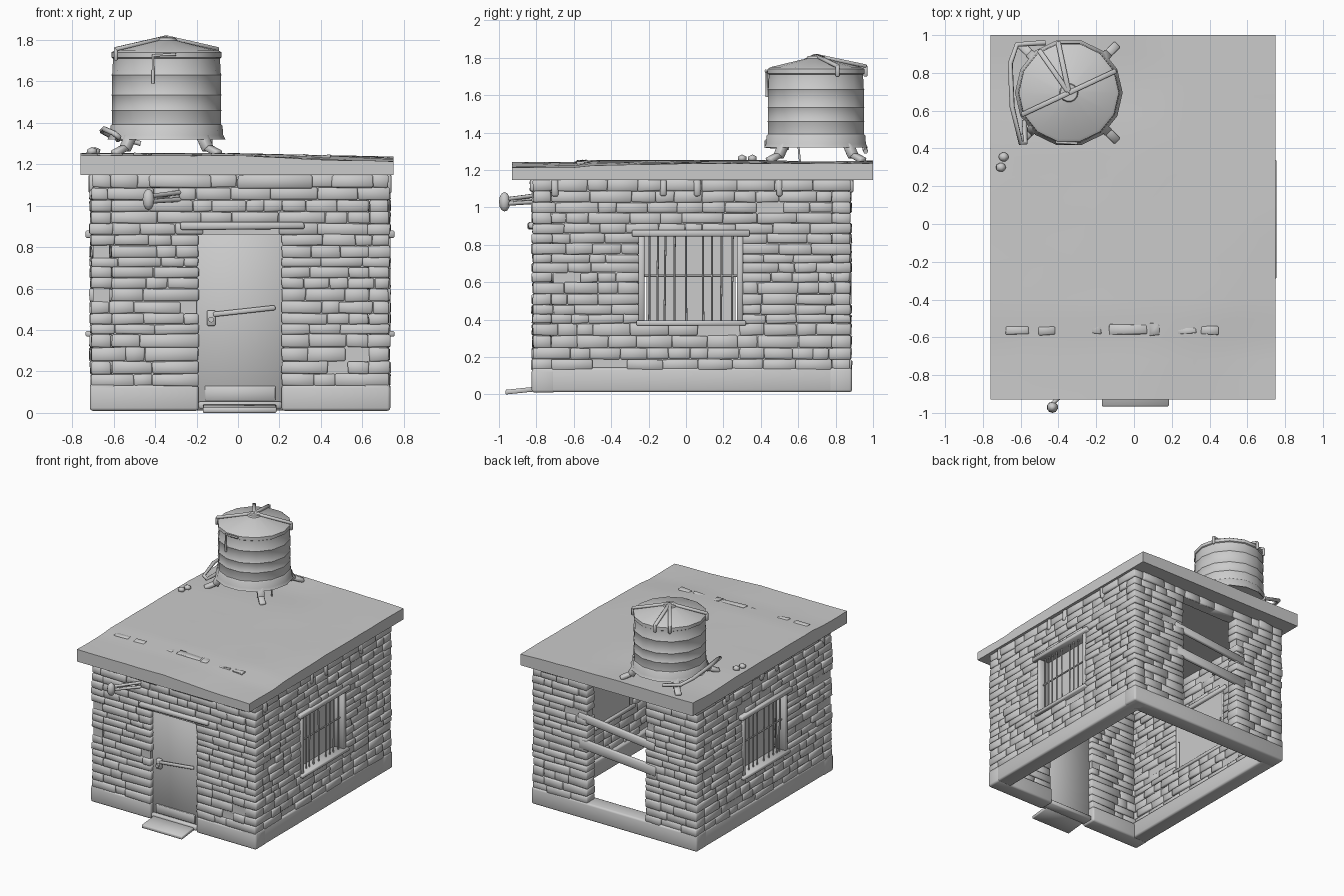
import bpy, bmesh, math, random
from mathutils import Vector, Matrix

if "Cube" in bpy.data.objects:
    bpy.data.objects.remove(bpy.data.objects["Cube"])

random.seed(4)
R = random.uniform
CX = 0.01                       # wall centre in x
X0, X1, Y0, Y1 = -0.71, 0.73, -0.82, 0.88
T = 0.10                        # wall thickness


def finish(bm, name, bevel=0.0, angle=50, seg=1):
    if bevel:
        bmesh.ops.bevel(bm, geom=bm.edges[:], offset=bevel, segments=seg, profile=0.5, affect='EDGES')
    bmesh.ops.recalc_face_normals(bm, faces=bm.faces)
    me = bpy.data.meshes.new(name)
    bm.to_mesh(me)
    bm.free()
    me.shade_smooth()
    me.set_sharp_from_angle(angle=math.radians(angle))
    ob = bpy.data.objects.new(name, me)
    bpy.context.collection.objects.link(ob)
    return ob


def box(bm, lo, hi, jit=0.0):
    lo, hi = Vector(lo), Vector(hi)
    m = Matrix.Translation((lo + hi) / 2) @ Matrix.Diagonal((*(hi - lo), 1))
    vs = bmesh.ops.create_cube(bm, size=1, matrix=m)['verts']
    for v in vs:
        v.co += Vector((R(-jit, jit), R(-jit, jit), R(-jit, jit)))


def beam(bm, a, b, w, h):
    # rectangular bar from a to b, w wide and h tall
    a, b = Vector(a), Vector(b)
    d = b - a
    m = Matrix.Translation((a + b) / 2) @ d.to_track_quat('Z', 'Y').to_matrix().to_4x4()
    bmesh.ops.create_cube(bm, size=1, matrix=m @ Matrix.Diagonal((w, h, d.length, 1)))


def rod(bm, a, b, r, n=8):
    a, b = Vector(a), Vector(b)
    d = b - a
    m = Matrix.Translation((a + b) / 2) @ d.to_track_quat('Z', 'Y').to_matrix().to_4x4()
    bmesh.ops.create_cone(bm, cap_ends=True, segments=n, radius1=r, radius2=r, depth=d.length, matrix=m)


def single(name, lo, hi, bevel=0.006, jit=0.0):
    bm = bmesh.new()
    box(bm, lo, hi, jit)
    return finish(bm, name, bevel)


# stone courses shared by all four walls
levels = [0.13]
for top, n in ((0.38, 4), (0.86, 9), (1.15, 5)):
    start = levels[-1]
    for i in range(1, n + 1):
        j = R(-0.008, 0.008) if i < n else 0
        levels.append(start + (top - start) * i / n + j)


def wall(name, axis, inner, outer, lo, hi, hole):
    stones, mortar = bmesh.new(), bmesh.new()
    c0, c1 = min(inner, outer), max(inner, outer)

    def put(bm, a, b, z0, z1, d, jit=0.0):
        p, q = (a, c0 + d), (b, c1 - d)
        if axis == 'y':
            p, q = p[::-1], q[::-1]
        box(bm, (*p, z0), (*q, z1), jit)

    for i in range(len(levels) - 1):
        z0, z1 = levels[i], levels[i + 1]
        inset = T if (i % 2) == (axis == 'x') else 0
        mid = (z0 + z1) / 2
        spans = [(lo + inset, hi - inset)]
        if hole[2] < mid < hole[3]:
            spans = [(lo + inset, hole[0]), (hole[1], hi - inset)]
        for a, b in spans:
            put(mortar, a + 0.011, b - 0.011, z0, z1, 0.011)
            while a < b - 0.01:
                e = a + R(0.08, 0.23)
                if b - e < 0.07:
                    e = b
                if R(0, 1) > 0.05:
                    put(stones, a + 0.0005, e - 0.0005, z0 + 0.0005, z1 - 0.0005, R(-0.007, 0.006), 0.003)
                a = e
    finish(stones, name + "_stones", 0.006)
    finish(mortar, name + "_mortar")


wall("front_wall", 'x', Y0 + T, Y0, X0, X1, (-0.19, 0.21, 0, 0.86))
wall("back_wall", 'x', Y1 - T, Y1, X0, X1, (-0.26, 0.25, 0, 1.08))
wall("left_wall", 'y', X0 + T, X0, Y0, Y1, (-0.25, 0.30, 0.38, 0.86))
wall("right_wall", 'y', X1 - T, X1, Y0, Y1, (-0.25, 0.30, 0.38, 0.86))

# foundation ring, open at the doorway
bm = bmesh.new()
for lo, hi in (((-0.715, -0.825, 0.01), (-0.19, -0.70, 0.135)), ((0.21, -0.825, 0.01), (0.735, -0.70, 0.135)),
               ((-0.715, 0.76, 0.012), (0.735, 0.888, 0.143)),
               ((-0.714, -0.824, 0.012), (-0.59, 0.887, 0.143)), ((0.605, -0.824, 0.012), (0.734, 0.887, 0.143))):
    box(bm, lo, hi)
finish(bm, "foundation", 0.014, seg=2)

# roof slab with a sagging, uneven top
bm = bmesh.new()
bmesh.ops.create_grid(bm, x_segments=14, y_segments=18, size=1,
                      matrix=Matrix.Translation((-0.005, 0.035, 0)) @ Matrix.Diagonal((0.755, 0.965, 1, 1)))
for v in bm.verts:
    x, y = v.co.x, v.co.y
    z = 1.252 - 0.022 * max(0, x) + R(-0.0015, 0.0015)
    z -= 0.012 * max(0, min(1, (x - y * 0.8 - 0.75) / 0.4))
    z -= 0.010 if y < -0.57 else 0
    z -= 0.012 * max(0, 1 - abs(y - 0.75) / 0.3) * (x < 0.2)
    v.co.z = z
top = bmesh.ops.extrude_face_region(bm, geom=bm.faces[:])['geom']
for v in (g for g in top if isinstance(g, bmesh.types.BMVert)):
    v.co.z = 1.147
finish(bm, "roof_slab")

# raised flakes along the roof crack, loose pebbles
bm = bmesh.new()
for x, w in ((-0.62, 0.12), (-0.46, 0.09), (-0.2, 0.05), (-0.03, 0.2), (0.11, 0.05), (0.28, 0.1), (0.4, 0.09)):
    t = 1.252 - 0.022 * max(0, x)
    box(bm, (x - w / 2, -0.585 + R(-0.01, 0.01), t - 0.02), (x + w / 2, -0.545 + R(0, 0.03), t), 0.006)
finish(bm, "roof_crack_flakes", 0.004)
bm = bmesh.new()
for p in ((-0.69, 0.355, 1.262), (-0.705, 0.30, 1.262)):
    bmesh.ops.create_icosphere(bm, subdivisions=1, radius=0.03,
                               matrix=Matrix.Translation(p) @ Matrix.Diagonal((1, 0.9, 0.7, 1)))
finish(bm, "roof_pebbles")

# blocks and joist ends under the eaves
bm = bmesh.new()
for x, w in ((-0.55, 0.13), (-0.28, 0.3), (0.18, 0.36), (0.55, 0.2)):
    for y in (Y0 - 0.012, Y1 - 0.028):
        if y < 0 or abs(x) > 0.4:
            box(bm, (x - w / 2, y, 1.085), (x + w / 2, y + 0.04, 1.15), 0.006)
for s in (-1, 1):
    for y in (-0.7, -0.12, 0.06, 0.5):
        x = CX + s * 0.705
        box(bm, (x - 0.025, y - 0.018, 1.06), (x + 0.025, y + 0.018, 1.15), 0.003)
finish(bm, "eave_blocks", 0.008)

# door with handle bar, threshold and step
single("door", (-0.20, -0.79, 0.05), (0.22, -0.755, 0.89), 0.003)
single("door_kick_panel", (-0.16, -0.80, 0.06), (0.18, -0.785, 0.13), 0.003)
single("door_lintel", (-0.28, -0.845, 0.885), (0.32, -0.70, 0.92), 0.008, 0.006)
single("threshold", (-0.19, -0.82, 0.02), (0.21, -0.72, 0.055))
bm = bmesh.new()
box(bm, (-0.17, -0.965, 0.005), (0.185, -0.80, 0.03))
for v in bm.verts:
    v.co.z += 0.012 if v.co.y > -0.9 else -0.005
finish(bm, "door_step", 0.004)
bm = bmesh.new()
beam(bm, (-0.12, -0.81, 0.475), (0.18, -0.81, 0.508), 0.018, 0.024)
box(bm, (-0.15, -0.815, 0.42), (-0.108, -0.785, 0.495))
finish(bm, "door_bolt", 0.005)
bm = bmesh.new()
rod(bm, (-0.13, -0.83, 0.45), (-0.13, -0.80, 0.45), 0.014)
finish(bm, "door_knob")

# barred windows on both sides
for side, s in (("left", -1), ("right", 1)):
    def sx(d):
        return CX + s * d

    def wbox(bm, d0, d1, y0, y1, z0, z1):
        box(bm, (min(sx(d0), sx(d1)), y0, z0), (max(sx(d0), sx(d1)), y1, z1))
    bm = bmesh.new()
    wbox(bm, 0.61, 0.745, -0.29, 0.34, 0.845, 0.88)
    wbox(bm, 0.61, 0.745, -0.265, 0.32, 0.368, 0.395)
    wbox(bm, 0.63, 0.725, -0.255, -0.222, 0.39, 0.85)
    wbox(bm, 0.63, 0.725, 0.272, 0.305, 0.39, 0.85)
    finish(bm, side + "_window_frame", 0.005)
    bm = bmesh.new()
    for y in (-0.195, -0.15, -0.11, -0.06, 0.0, 0.09, 0.14, 0.19, 0.25):
        rod(bm, (sx(0.695), y + R(-0.006, 0.006), 0.39), (sx(0.695), y, 0.85), 0.0055, n=6)
    rod(bm, (sx(0.69), -0.24, 0.635), (sx(0.69), 0.29, 0.635), 0.007, n=6)
    finish(bm, side + "_window_bars")
    bm = bmesh.new()
    wbox(bm, 0.63, 0.64, -0.23, 0.28, 0.63, 0.85)
    wbox(bm, 0.63, 0.64, -0.21, 0.265, 0.385, 0.635)
    finish(bm, side + "_window_pane")

# planks nailed across the open back
bm = bmesh.new()
beam(bm, (0.33, 0.87, 0.81), (-0.34, 0.87, 0.74), 0.03, 0.06)
beam(bm, (0.32, 0.87, 0.60), (-0.35, 0.87, 0.55), 0.03, 0.075)
finish(bm, "back_planks", 0.005)

# water tank, lathed from a profile
TX, TY, N = -0.345, 0.695, 14
prof = [(0.0, 1.335), (0.27, 1.335), (0.285, 1.32), (0.274, 1.34), (0.27, 1.385), (0.263, 1.392)]
for z in (1.46, 1.535, 1.63):
    prof += [(0.263, z - 0.005), (0.2655, z), (0.262, z + 0.005)]
prof += [(0.258, 1.71), (0.266, 1.715), (0.265, 1.74), (0.25, 1.75), (0.05, 1.797), (0.045, 1.81), (0.0, 1.812)]
bm = bmesh.new()
vs = [bm.verts.new((r, 0, z)) for r, z in prof]
es = [bm.edges.new(p) for p in zip(vs, vs[1:])]
bmesh.ops.spin(bm, geom=vs + es, cent=(0, 0, 0), axis=(0, 0, 1), angle=math.tau, steps=N)
bmesh.ops.remove_doubles(bm, verts=bm.verts, dist=0.0005)
bmesh.ops.translate(bm, verts=bm.verts, vec=(TX, TY, 0))
finish(bm, "water_tank", angle=40)


def tp(a, r, z):
    a = math.radians(a)
    return (TX + r * math.cos(a), TY + r * math.sin(a), z)


# tank legs and lid straps
bm = bmesh.new()
for a in (45, 135, 225, 315):
    beam(bm, tp(a, 0.235, 1.35), tp(a, 0.285, 1.27), 0.05, 0.045)
    beam(bm, tp(a, 0.27, 1.285), tp(a, 0.36, 1.25), 0.045, 0.03)
finish(bm, "tank_legs", 0.006)
bm = bmesh.new()
for a in (25, 205, 102, 125):
    beam(bm, tp(a, 0.0, 1.812), tp(a, 0.275, 1.755), 0.026, 0.018)
    beam(bm, tp(a, 0.27, 1.76), tp(a, 0.27, 1.70), 0.018, 0.022)
finish(bm, "tank_lid_straps", 0.004)


def pipe(name, pts, r):
    cu = bpy.data.curves.new(name, 'CURVE')
    cu.dimensions, cu.bevel_depth, cu.bevel_resolution, cu.use_fill_caps = '3D', r, 1, True
    sp = cu.splines.new('POLY')
    sp.points.add(len(pts) - 1)
    for p, q in zip(sp.points, pts):
        p.co = (*q, 1)
    bpy.context.collection.objects.link(bpy.data.objects.new(name, cu))


# pipework on the tank
pipe("tank_handle", [(-0.30, 0.427, 1.73), (-0.41, 0.432, 1.725), (-0.41, 0.432, 1.59)], 0.008)
pipe("tank_side_pipe", [(-0.47, 0.96, 1.30), (-0.62, 0.95, 1.34), (-0.655, 0.85, 1.36), (-0.645, 0.62, 1.37),
                        (-0.60, 0.43, 1.35), (-0.575, 0.43, 1.33), (-0.58, 0.55, 1.32)], 0.014)
pipe("tank_drain", [(-0.13, 0.60, 1.34), (-0.13, 0.61, 1.24)], 0.006)

# wall lamp on twin pipes
bm = bmesh.new()
rod(bm, (-0.27, -0.80, 1.065), (-0.43, -0.95, 1.045), 0.011)
rod(bm, (-0.27, -0.80, 1.03), (-0.43, -0.95, 1.02), 0.011)
rod(bm, (-0.33, -0.80, 1.05), (-0.40, -0.92, 1.035), 0.012)
bmesh.ops.create_uvsphere(bm, u_segments=10, v_segments=6, radius=1,
                          matrix=Matrix.Translation((-0.432, -0.97, 1.03)) @ Matrix.Diagonal((0.03, 0.03, 0.052, 1)))
finish(bm, "wall_lamp")
